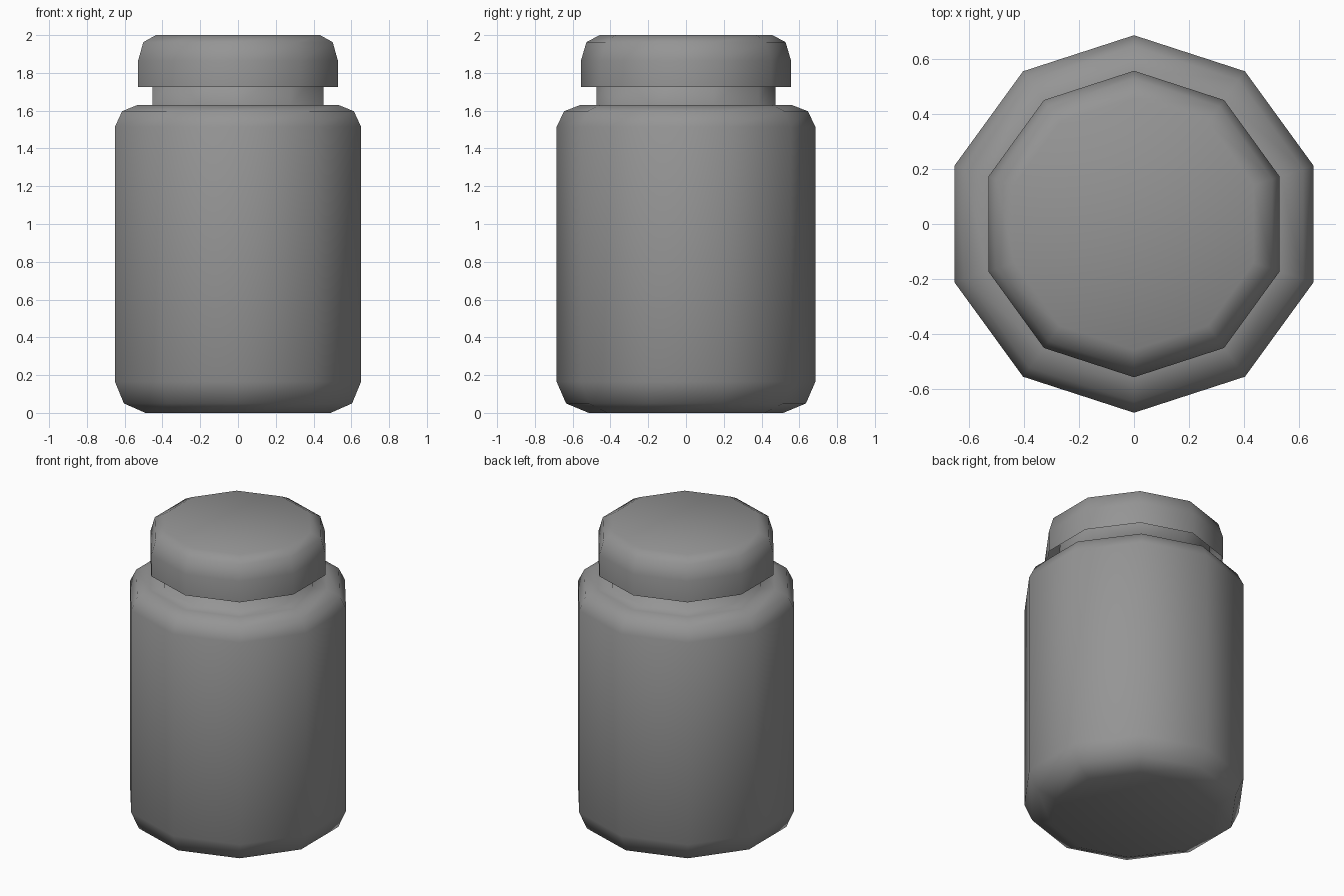
import bpy, bmesh, math

if "Cube" in bpy.data.objects:
    bpy.data.objects.remove(bpy.data.objects["Cube"])

SIDES = 10

# Dark grey used on both parts
grey = bpy.data.materials.new("dark_grey")
grey.diffuse_color = (0.3, 0.3, 0.3, 1)
grey.use_nodes = True
grey.node_tree.nodes["Principled BSDF"].inputs["Base Color"].default_value = grey.diffuse_color


def lathe(name, profile, cap_start, cap_end):
    """Ten-sided revolve of (radius, z) points, with a corner on the y axis."""
    bm = bmesh.new()
    rings = []
    for r, z in profile:
        ring = []
        for i in range(SIDES):
            a = math.pi / 2 + 2 * math.pi * i / SIDES
            ring.append(bm.verts.new((r * math.cos(a), r * math.sin(a), z)))
        rings.append(ring)
    for low, high in zip(rings, rings[1:]):
        for i in range(SIDES):
            j = (i + 1) % SIDES
            bm.faces.new((low[i], low[j], high[j], high[i]))
    if cap_start:
        bm.faces.new(rings[0][::-1])
    if cap_end:
        bm.faces.new(rings[-1])
    for face in bm.faces:
        face.smooth = True
    mesh = bpy.data.meshes.new(name)
    bm.to_mesh(mesh)
    bm.free()
    mesh.materials.append(grey)
    obj = bpy.data.objects.new(name, mesh)
    bpy.context.collection.objects.link(obj)
    return obj


# Jar body: rounded base, straight wall, shoulder and neck running up into the lid
lathe("jar_body", [(0.515, 0), (0.635, 0.05), (0.685, 0.165), (0.685, 1.515),
                   (0.645, 1.597), (0.56, 1.63), (0.475, 1.63), (0.475, 1.85)],
      True, False)

# Lid: hollow cap with a rounded top edge
lathe("lid", [(0.556, 1.725), (0.556, 1.865), (0.527, 1.963), (0.457, 2.0)],
      False, True)
